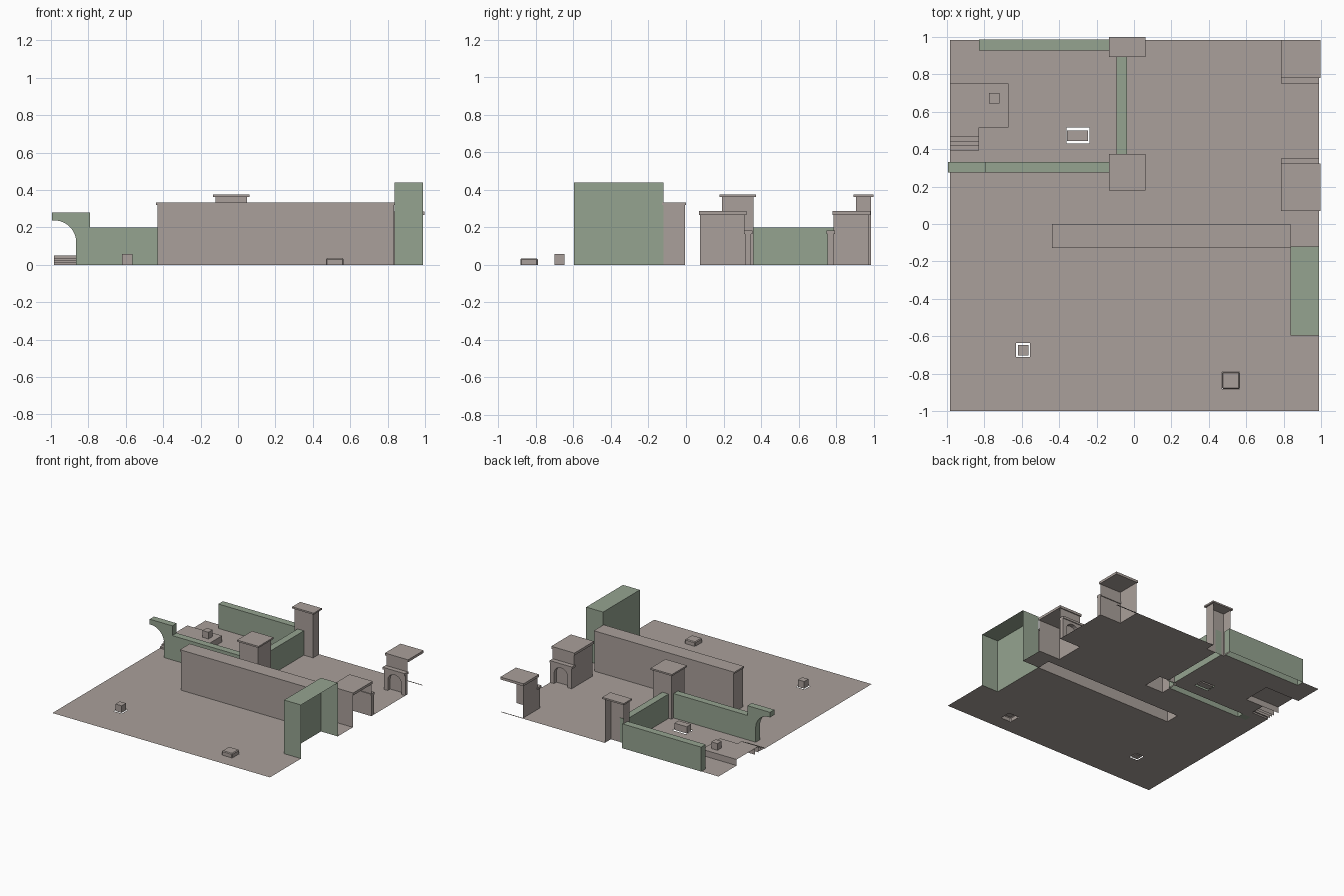
import bpy, bmesh, math
from mathutils import Vector

cube = bpy.data.objects.get("Cube")
if cube:
    bpy.data.objects.remove(cube, do_unlink=True)


def material(name, rgb):
    m = bpy.data.materials.new(name)
    m.use_nodes = True
    m.diffuse_color = (*rgb, 1)
    m.node_tree.nodes["Principled BSDF"].inputs["Base Color"].default_value = (*rgb, 1)
    return m


STONE = material("warm grey stone", (0.40, 0.35, 0.325))
HEDGE = material("soft green hedge", (0.30, 0.37, 0.28))

DIRS = {"x": Vector((1, 0, 0)), "y": Vector((0, 1, 0)), "z": Vector((0, 0, 1)),
        "-x": Vector((-1, 0, 0)), "-y": Vector((0, -1, 0)), "-z": Vector((0, 0, -1))}


def finish(name, bm, mat):
    me = bpy.data.meshes.new(name)
    bm.to_mesh(me)
    bm.free()
    ob = bpy.data.objects.new(name, me)
    me.materials.append(mat)
    bpy.context.scene.collection.objects.link(ob)
    return ob


def box(name, xs, ys, zs, mat=STONE, missing=("-z",)):
    """Box between ranges; the listed sides are left open."""
    bm = bmesh.new()
    bmesh.ops.create_cube(bm, size=1)
    for v in bm.verts:
        v.co = [r[0] + (c + 0.5) * (r[1] - r[0]) for c, r in zip(v.co, (xs, ys, zs))]
    bm.normal_update()
    gone = [f for f in bm.faces if any(f.normal.dot(DIRS[d]) > 0.9 for d in missing)]
    bmesh.ops.delete(bm, geom=gone, context="FACES")
    return finish(name, bm, mat)


def extrude_profile(name, pts, ys, mat):
    """Outline in x and z, pushed along y."""
    bm = bmesh.new()
    face = bm.faces.new([bm.verts.new((x, ys[0], z)) for x, z in pts])
    moved = bmesh.ops.extrude_face_region(bm, geom=[face])["geom"]
    for v in moved:
        if isinstance(v, bmesh.types.BMVert):
            v.co.y = ys[1]
    bmesh.ops.recalc_face_normals(bm, faces=bm.faces[:])
    return finish(name, bm, mat)


def arc(cx, cz, rx, rz, a0, a1, n):
    angles = [math.radians(a0 + (a1 - a0) * i / n) for i in range(n + 1)]
    return [(cx + rx * math.cos(a), cz + rz * math.sin(a)) for a in angles]


# Footprints
EDGE = 0.985
wall = ((-0.43, 0.835), (-0.122, -0.005))
tall = ((0.837, 0.99), (-0.597, -0.12))
back = ((-0.829, -0.11), (0.928, 0.987))
middle = ((-0.094, -0.037), (0.35, 0.91))
side = ((-0.79, -0.11), (0.276, 0.332))
pillar_x = (-0.12, 0.047)
pillar_ys = [(0.193, 0.36), (0.907, EDGE)]
gate_x = (0.795, 0.99)
gate_ys = [(0.075, 0.315), (0.787, 0.975)]
terrace = ((-EDGE, -0.67), (0.515, 0.75))
low_box = ((0.47, 0.565), (-0.882, -0.79))

# Ground sheet with openings under the hollow parts
holes = [wall, tall, back, middle, side, terrace, low_box,
         ((-0.865, -0.79), side[1]), ((-EDGE, -0.83), (0.393, 0.515)),
         ((-0.63, -0.555), (-0.712, -0.637)), ((-0.36, -0.238), (0.43, 0.515))]
holes += [(pillar_x, y) for y in pillar_ys] + [(gate_x, y) for y in gate_ys]


def cuts(axis, lo, hi):
    vals = {min(max(v, lo), hi) for h in holes for v in h[axis]} | {lo, hi}
    return sorted(vals)


bm = bmesh.new()
gx, gy = cuts(0, -EDGE, 0.99), cuts(1, -1, EDGE)
grid = [[bm.verts.new((x, y, 0)) for y in gy] for x in gx]
for i in range(len(gx) - 1):
    for j in range(len(gy) - 1):
        cx, cy = (gx[i] + gx[i + 1]) / 2, (gy[j] + gy[j + 1]) / 2
        if not any(h[0][0] < cx < h[0][1] and h[1][0] < cy < h[1][1] for h in holes):
            bm.faces.new((grid[i][j], grid[i + 1][j], grid[i + 1][j + 1], grid[i][j + 1]))
bmesh.ops.delete(bm, geom=[v for v in bm.verts if not v.link_faces], context="VERTS")
finish("ground", bm, STONE)

# Long stone wall with coping
box("long_wall", *wall, (0, 0.32))
box("wall_coping", (-0.438, 0.837), (-0.128, 0), (0.32, 0.333), missing=())

# Hedges
box("tall_hedge", *tall, (0, 0.44), HEDGE, ("-z", "x"))
box("back_hedge", *back, (0, 0.2), HEDGE)
box("middle_hedge", *middle, (0, 0.2), HEDGE)
box("side_hedge", *side, (0, 0.2), HEDGE)
outline = [(-0.79, 0), (-0.79, 0.28), (-0.995, 0.28), (-0.995, 0.238)]
outline += arc(-0.985, 0.12, 0.12, 0.118, 90, 0, 10) + [(-0.865, 0)]
extrude_profile("hedge_half_arch", outline, side[1], HEDGE)

# Courtyard pillars
for label, ys, open_sides in zip(("front", "back"), pillar_ys, (("-z",), ("-z", "y"))):
    box(label + "_pillar", pillar_x, ys, (0, 0.363), missing=open_sides)
    top = ys[1] + 0.014
    box(label + "_pillar_cap", (-0.134, 0.061), (ys[0] - 0.014, top), (0.363, 0.376), missing=())

# Gate posts with arched niches facing each other
arch = [(0.795, 0), (0.795, 0.165), (0.99, 0.165), (0.99, 0), (0.955, 0)]
arch += arc(0.893, 0.085, 0.062, 0.06, 0, 180, 10) + [(0.831, 0)]
niches = [(0.315, 0.347), (0.755, 0.787)]
for label, ys, niche, open_sides in zip(("front", "back"), gate_ys, niches,
                                        (("-z", "x"), ("-z", "x", "y"))):
    box(label + "_gate_post", gate_x, ys, (0, 0.268), missing=open_sides)
    box(label + "_gate_cap", (0.787, 0.997), (ys[0] - 0.006, ys[1] + 0.008),
        (0.266, 0.286), missing=())
    extrude_profile(label + "_gate_niche", arch, niche, STONE)
    box(label + "_niche_ledge", (0.788, 0.99), (niche[0] - 0.007, niche[1] + 0.007),
        (0.165, 0.183), missing=())

# Raised terrace with steps
box("terrace", *terrace, (0, 0.05), missing=("-z", "-x"))
for i in range(4):
    y0 = 0.393 + 0.0245 * i
    y1 = y0 + 0.0245 if i < 3 else 0.515
    box(f"step_{i + 1}", (-EDGE, -0.83), (y0, y1), (0, 0.0125 * (i + 1)),
        missing=("-z", "-x", "y"))

# Crates
box("terrace_crate", (-0.775, -0.72), (0.645, 0.7), (0.05, 0.105))
box("front_crate", (-0.62, -0.564), (-0.702, -0.647), (0, 0.058), missing=())
for i in range(2):
    x0 = -0.357 + 0.056 * i
    box(f"courtyard_crate_{i + 1}", (x0, x0 + 0.056), (0.445, 0.5), (0, 0.055), missing=())
ob = box("low_crate", *low_box, (0, 0.035))
bevel = ob.modifiers.new("Chamfer", "BEVEL")
bevel.width, bevel.segments = 0.006, 1
